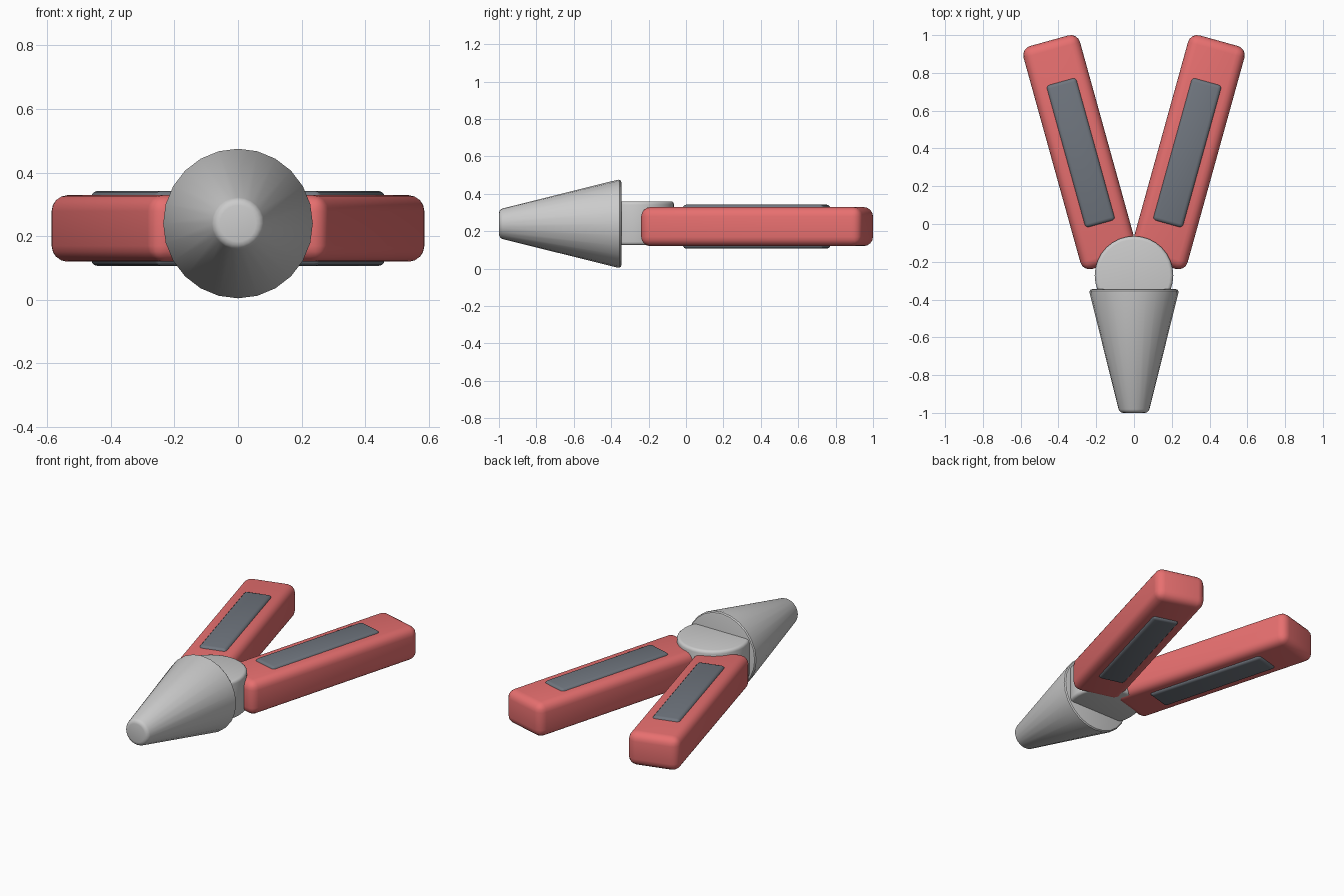
import bpy, math
from mathutils import Matrix, Vector

if "Cube" in bpy.data.objects:
    bpy.data.objects.remove(bpy.data.objects["Cube"])

ANGLE = math.radians(15.5)   # spread of each handle from the y axis


def material(name, rgb):
    m = bpy.data.materials.new(name)
    m.diffuse_color = (*rgb, 1)
    m.use_nodes = True
    m.node_tree.nodes["Principled BSDF"].inputs["Base Color"].default_value = m.diffuse_color
    return m


def finish(ob, name, bevel, segments, mat=None):
    ob.name = name
    bpy.ops.object.transform_apply(location=True, rotation=True, scale=True)
    if mat:
        ob.data.materials.append(mat)
    b = ob.modifiers.new("bevel", "BEVEL")
    b.width = bevel
    b.segments = segments
    b.limit_method = "ANGLE"
    b.angle_limit = math.radians(40)
    bpy.ops.object.modifier_apply(modifier=b.name)
    bpy.ops.object.shade_smooth_by_angle(angle=math.radians(35))
    return ob


def handle_box(name, side, across, along, height, bevel, segments, mat):
    """Box given in handle coordinates, swung outwards to one side."""
    spans = (across, along, height)
    centre = Vector([(a + b) / 2 for a, b in spans])
    centre = Matrix.Rotation(-ANGLE, 3, "Z") @ centre
    centre.x *= side
    bpy.ops.mesh.primitive_cube_add(size=1, location=centre, rotation=(0, 0, -ANGLE * side))
    ob = bpy.context.object
    ob.scale = [b - a for a, b in spans]
    return finish(ob, name, bevel, segments, mat)


red = material("red_grip", (0.8, 0.16, 0.16))
dark = material("dark_pad", (0.16, 0.18, 0.21))

# Tapered nose pointing to the front
bpy.ops.mesh.primitive_cone_add(vertices=24, radius1=0.24, radius2=0.077, depth=0.655,
                                location=(0, -0.6725, 0.24), rotation=(math.pi / 2, 0, 0))
finish(bpy.context.object, "nose", 0.02, 3)

# Round pivot hub
bpy.ops.mesh.primitive_cylinder_add(vertices=32, radius=0.208, depth=0.235,
                                    location=(0, -0.272, 0.2425))
finish(bpy.context.object, "pivot", 0.018, 3)

# Handles with inset pads showing on top and underneath
for side, label in ((1, "right"), (-1, "left")):
    handle_box(label + "_handle", side, (0.018, 0.328), (-0.17, 1.055), (0.12, 0.329),
               0.05, 4, red)
    handle_box(label + "_pad", side, (0.088, 0.254), (0.047, 0.831), (0.107, 0.342),
               0.02, 3, dark)
